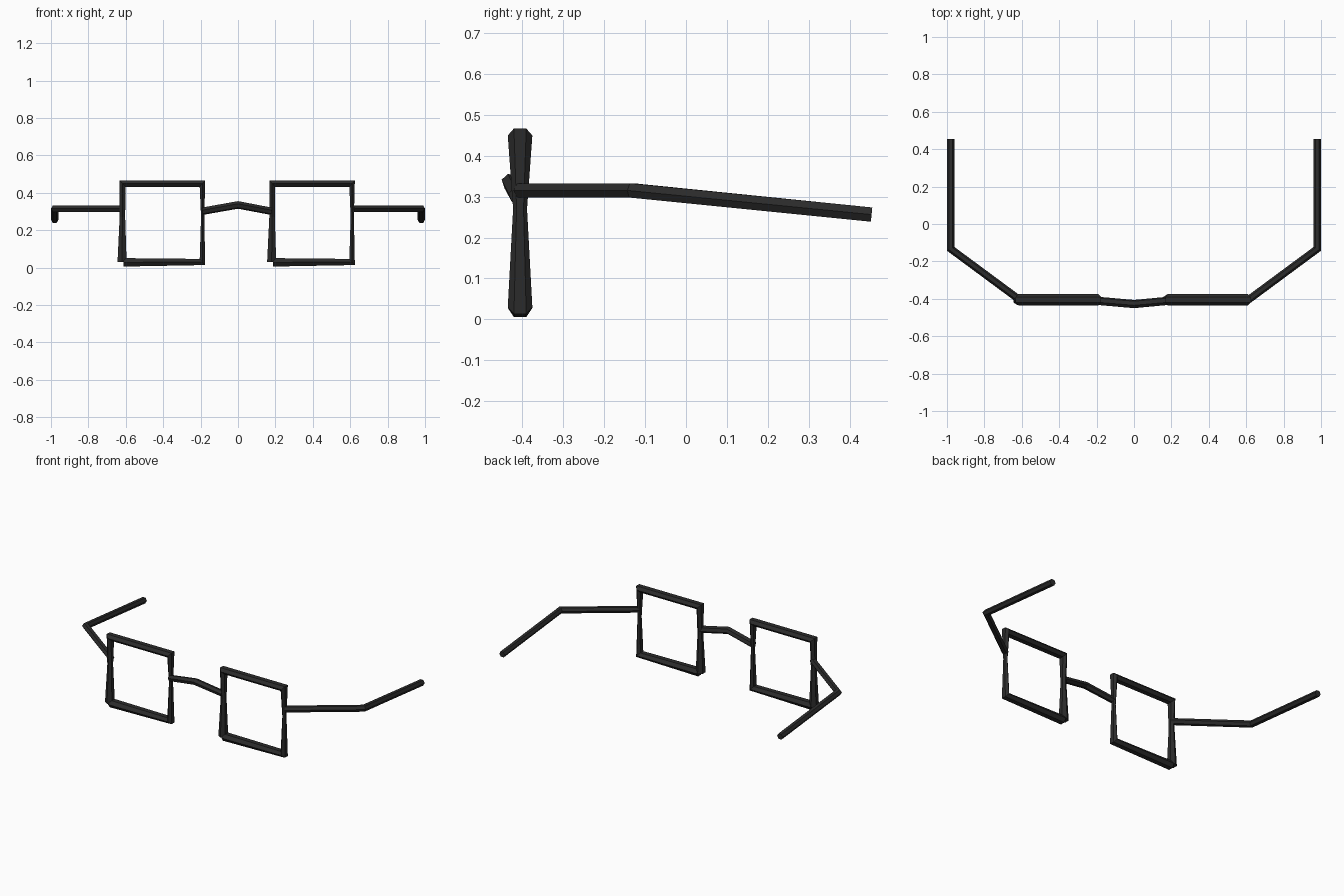
import bpy, bmesh, math
from mathutils import Vector as V

if "Cube" in bpy.data.objects:
    bpy.data.objects.remove(bpy.data.objects["Cube"])

black = bpy.data.materials.new("matte black")
black.diffuse_color = (0.024, 0.024, 0.024, 1)
black.use_nodes = True
black.node_tree.nodes["Principled BSDF"].inputs["Base Color"].default_value = black.diffuse_color


def tube(name, rings):
    """Skin a six-sided bar through rings of (centre, point axis, flat axis)."""
    bm = bmesh.new()
    loops = []
    for c, u, v in rings:
        angles = [math.radians(30 + 60 * k) for k in range(6)]
        loops.append([bm.verts.new(V(c) + V(u) * math.sin(a) + V(v) * math.cos(a))
                      for a in angles])
    for a, b in zip(loops, loops[1:]):
        for k in range(6):
            j = (k + 1) % 6
            bm.faces.new((a[k], a[j], b[j], b[k]))
    bm.faces.new(loops[0])
    bm.faces.new(loops[-1])
    bmesh.ops.recalc_face_normals(bm, faces=bm.faces)
    me = bpy.data.meshes.new(name)
    bm.to_mesh(me)
    bm.free()
    me.materials.append(black)
    ob = bpy.data.objects.new(name, me)
    bpy.context.collection.objects.link(ob)
    return ob


# Rims: one open bar bent round a square, thin in the middle of the uprights
def rim(name, dx):
    y = -0.405
    path = [  # x, z, outward x, outward z, depth
        (-0.612, 0.028, 0, -0.026, 0.030),
        (-0.190, 0.030, 0.017, -0.019, 0.030),
        (-0.189, 0.270, 0.010, 0, 0.017),
        (-0.190, 0.449, 0.017, 0.020, 0.030),
        (-0.617, 0.449, -0.018, 0.020, 0.030),
        (-0.618, 0.270, -0.017, 0, 0.017),
        (-0.620, 0.030, -0.028, 0, 0.030),
    ]
    tube(name, [((x + dx, y, z), (0, d, 0), (ox, 0, oz)) for x, z, ox, oz, d in path])


rim("left_rim", 0)
rim("right_rim", 0.8)

# Bridge: raised and pushed forward at the centre
tilt = (0, -0.022, 0.006)
tube("bridge", [
    ((-0.192, -0.411, 0.301), tilt, (-0.003, 0.004, 0.019)),
    ((0, -0.428, 0.335), tilt, (0, 0.005, 0.020)),
    ((0.180, -0.411, 0.301), tilt, (0.003, 0.004, 0.019)),
])

# Temple arms: hinge piece sweeping outward, then back and slightly down
for side, s in (("left", -1), ("right", 1)):
    tube(side + "_temple", [
        ((s * 0.612, -0.405, 0.315), (s * 0.012, -0.016, 0), (0, 0, 0.020)),
        ((s * 0.980, -0.133, 0.315), (s * 0.020, -0.010, 0), (0, 0.001, 0.020)),
        ((s * 0.980, 0.453, 0.256), (s * 0.020, 0, 0), (0, 0.002, 0.020)),
    ])
